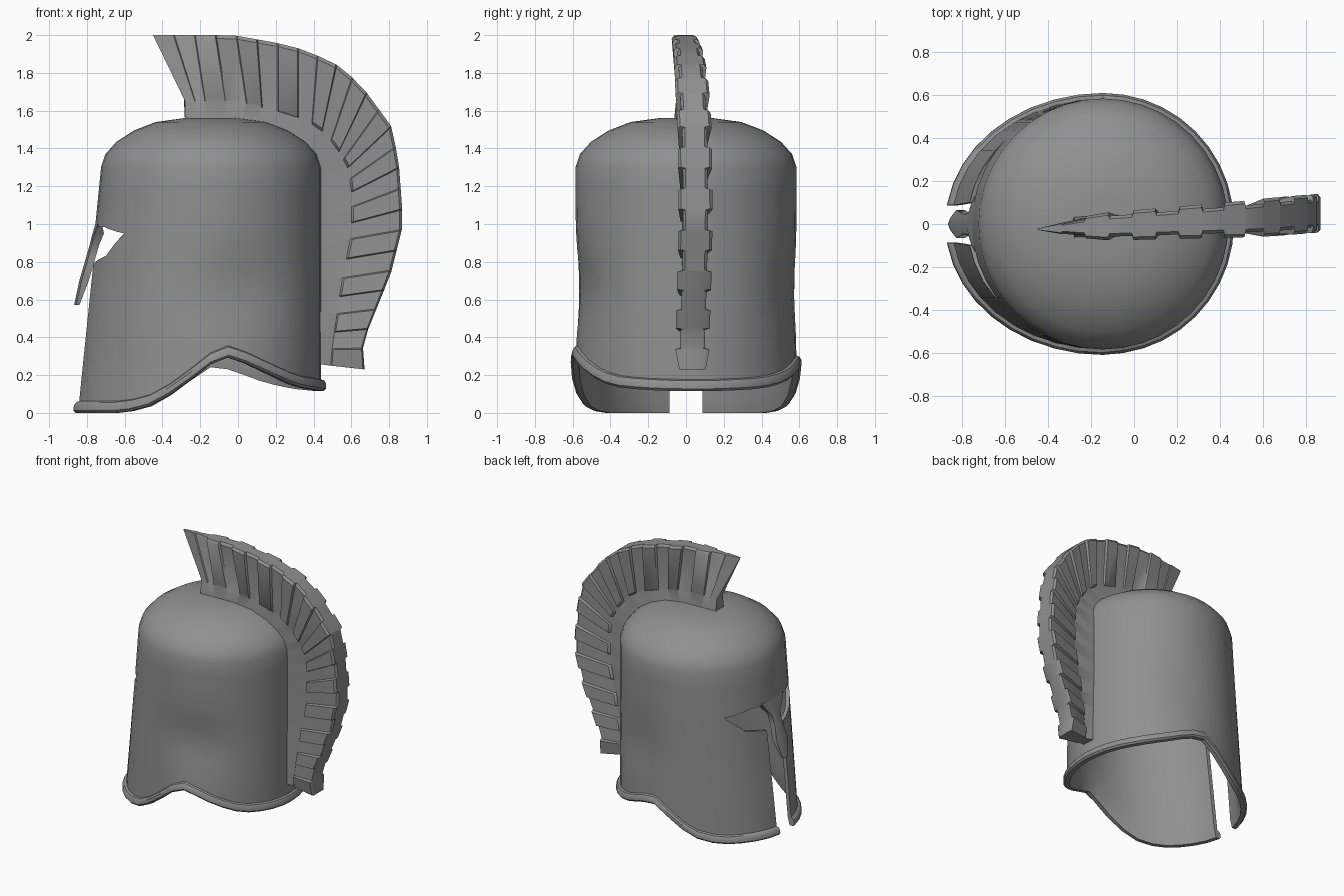
import bpy, bmesh, math
from mathutils import Vector

if "Cube" in bpy.data.objects:
    bpy.data.objects.remove(bpy.data.objects["Cube"])

CX, SIDES = -0.145, 40
grey = bpy.data.materials.new("dark_grey")
grey.diffuse_color = (0.28, 0.28, 0.28, 1)
grey.use_nodes = True
grey.node_tree.nodes["Principled BSDF"].inputs["Base Color"].default_value = grey.diffuse_color


def shade(ob, angle):
    bpy.ops.object.select_all(action='DESELECT')
    ob.select_set(True)
    bpy.context.view_layer.objects.active = ob
    bpy.ops.object.shade_smooth_by_angle(angle=math.radians(angle))


def loft(name, rings, angle=35):
    """Skin closed rings of points into a capped solid."""
    bm = bmesh.new()
    vr = [[bm.verts.new(p) for p in r] for r in rings]
    for a, b in zip(vr, vr[1:]):
        n = len(a)
        for i in range(n):
            bm.faces.new((a[i], a[(i + 1) % n], b[(i + 1) % n], b[i]))
    bm.faces.new(vr[0])
    bm.faces.new(vr[-1])
    bmesh.ops.recalc_face_normals(bm, faces=bm.faces)
    me = bpy.data.meshes.new(name)
    bm.to_mesh(me)
    bm.free()
    me.materials.append(grey)
    ob = bpy.data.objects.new(name, me)
    bpy.context.collection.objects.link(ob)
    shade(ob, angle)
    return ob


def interp(table, x):
    if x <= table[0][0]:
        return table[0][1]
    for (x0, z0), (x1, z1) in zip(table, table[1:]):
        if x <= x1:
            return z0 + (z1 - z0) * (x - x0) / (x1 - x0)
    return table[-1][1]


# Wavy lower edge, height against x; the two sides differ a little
CHEEK = [(-0.87, 0), (-0.6, 0), (-0.45, 0.04), (-0.32, 0.12), (-0.17, 0.24)]
EDGE_R = CHEEK + [(-0.08, 0.3), (0, 0.28), (0.15, 0.21), (0.3, 0.14), (0.46, 0.112)]
EDGE_L = CHEEK + [(-0.1, 0.245), (0, 0.215), (0.15, 0.16), (0.3, 0.128), (0.46, 0.112)]


def wall(t, z, off=0.0, s=1.0):
    """Point on the egg-shaped wall: stretched toward the face lower down."""
    c, sn = math.cos(t), math.sin(t)
    front = 0.71 - 0.1 * min(max(z, 0), 1.3)
    x = CX + c * ((0.585 if c > 0 else front) + off) * s
    y = sn * (0.585 + off) * s
    depth = 0.085 if y < 0 else 0.04
    dent = 1 - depth * math.exp(-((x - 0.05) / 0.26) ** 2 - ((z - 0.65) / 0.2) ** 2)
    return Vector((x, y * dent, z))


def wall_ring(f, off, lift=None):
    """Ring at fraction f between rim and crown, or lifted just above the edge."""
    ring = []
    for i in range(SIDES):
        t = 2 * math.pi * i / SIDES
        zb = interp(EDGE_L if math.sin(t) > 0 else EDGE_R, wall(t, 0).x)
        z = zb + lift if lift is not None else zb + 0.062 + f * (1.3 - zb - 0.062)
        ring.append(wall(t, z, off))
    return ring


# Helmet shell: outer dome, wall, rounded rim, then inner wall and dome
DOME = [(0.25, 1.56), (0.5, 1.54), (0.7, 1.495), (0.86, 1.435), (0.96, 1.37)]
RIM = [(0.016, 0.056), (0.026, 0.04), (0.026, 0.012), (0.014, 0.0), (-0.018, 0.0)]
angles = [2 * math.pi * i / SIDES for i in range(SIDES)]
rings = [[wall(t, z, 0, s) for t in angles] for s, z in DOME]
rings += [wall_ring(1 - k / 9, 0) for k in range(10)]
rings += [wall_ring(0, o, l) for o, l in RIM]
rings += [wall_ring(k / 9, -0.028) for k in range(10)]
rings += [[wall(t, z - 0.03, -0.028, s) for t in angles] for s, z in reversed(DOME)]
shell = loft("helmet_shell", rings)

# T-shaped face opening cut through the front
half = [(0.085, -0.1), (0.1, 0.79), (0.27, 0.83), (0.39, 0.95), (0.22, 0.985), (0.05, 0.985)]
outline = half + [(-y, z) for y, z in reversed(half)]
cutter = loft("face_cutter", [[(x, y, z) for y, z in outline] for x in (-1.3, -0.45)])
cutter.hide_render = True
mod = shell.modifiers.new("face_opening", 'BOOLEAN')
mod.operation, mod.solver, mod.object = 'DIFFERENCE', 'EXACT', cutter
bpy.context.view_layer.objects.active = shell
bpy.ops.object.modifier_apply(modifier=mod.name)
bpy.data.objects.remove(cutter)
shade(shell, 40)

# Nose guard: x front, x back, half width, height
NOSE = [(-0.755, -0.72, 0.13, 1.0), (-0.77, -0.71, 0.1, 0.95), (-0.785, -0.735, 0.05, 0.89),
        (-0.805, -0.755, 0.045, 0.82), (-0.84, -0.79, 0.065, 0.7), (-0.868, -0.84, 0.03, 0.57)]
loft("nose_guard", [[(b, -w, z), (f + 0.012, -w, z), (f, 0, z), (f + 0.012, w, z), (b, w, z)]
                    for f, b, w, z in NOSE], 40)

# Crest stations: outer edge, start of the plume, foot on the helmet
CREST = [((-0.45, 2.0), (-0.28, 1.65), (-0.28, 1.53)), ((-0.22, 2.0), (-0.17, 1.65), (-0.15, 1.54)),
         ((-0.03, 2.0), (0.03, 1.64), (0.0, 1.54)), ((0.2, 1.96), (0.2, 1.6), (0.14, 1.52)),
         ((0.36, 1.92), (0.36, 1.55), (0.24, 1.47)), ((0.55, 1.83), (0.46, 1.48), (0.33, 1.4)),
         ((0.67, 1.71), (0.53, 1.39), (0.4, 1.33)), ((0.81, 1.52), (0.58, 1.3), (0.42, 1.25)),
         ((0.85, 1.34), (0.6, 1.2), (0.42, 1.1)), ((0.875, 1.0), (0.6, 0.95), (0.42, 0.9)),
         ((0.81, 0.74), (0.55, 0.7), (0.42, 0.7)), ((0.66, 0.37), (0.5, 0.36), (0.42, 0.36)),
         ((0.67, 0.23), (0.49, 0.25), (0.42, 0.26))]
dist = [0.0]
for a, b in zip(CREST, CREST[1:]):
    dist.append(dist[-1] + (Vector(b[0]) - Vector(a[0])).length)


def crest_ring(u, h):
    d = u * dist[-1]
    o, m, f = [Vector([interp([(q, c[k][j]) for q, c in zip(dist, CREST)], d) for j in (0, 1)])
               for k in range(3)]
    h *= min(1, 0.62 + u * 0.9)                       # slimmer at the front
    taper = min(1, 0.1 + u * 9)                       # pointed front tip
    cy = interp([(-0.45, -0.025), (0.0, -0.005), (0.55, 0.025), (0.87, 0.05)], o.x)
    cm = cy * 0.6
    side = [(f, cm, 0.05), (m, cm, 0.038), (m.lerp(o, 0.04), cm, h * 0.65),
            (m.lerp(o, 0.95), cy, h * taper), (o, cy, (h - 0.014) * taper)]
    return [(p.x, c - w, p.y) for p, c, w in side] + \
           [(p.x, c + w, p.y) for p, c, w in reversed(side)]


# Plumed crest with alternating thick and thin ribs
RIBS = 25
rings = []
for i in range(RIBS):
    h = 0.066 if i % 2 else 0.09
    rings += [crest_ring((i + 0.03) / RIBS, h), crest_ring((i + 0.97) / RIBS, h)]
rings[0], rings[-1] = crest_ring(0, 0.07), crest_ring(1, 0.07)
loft("crest", rings, 40)
